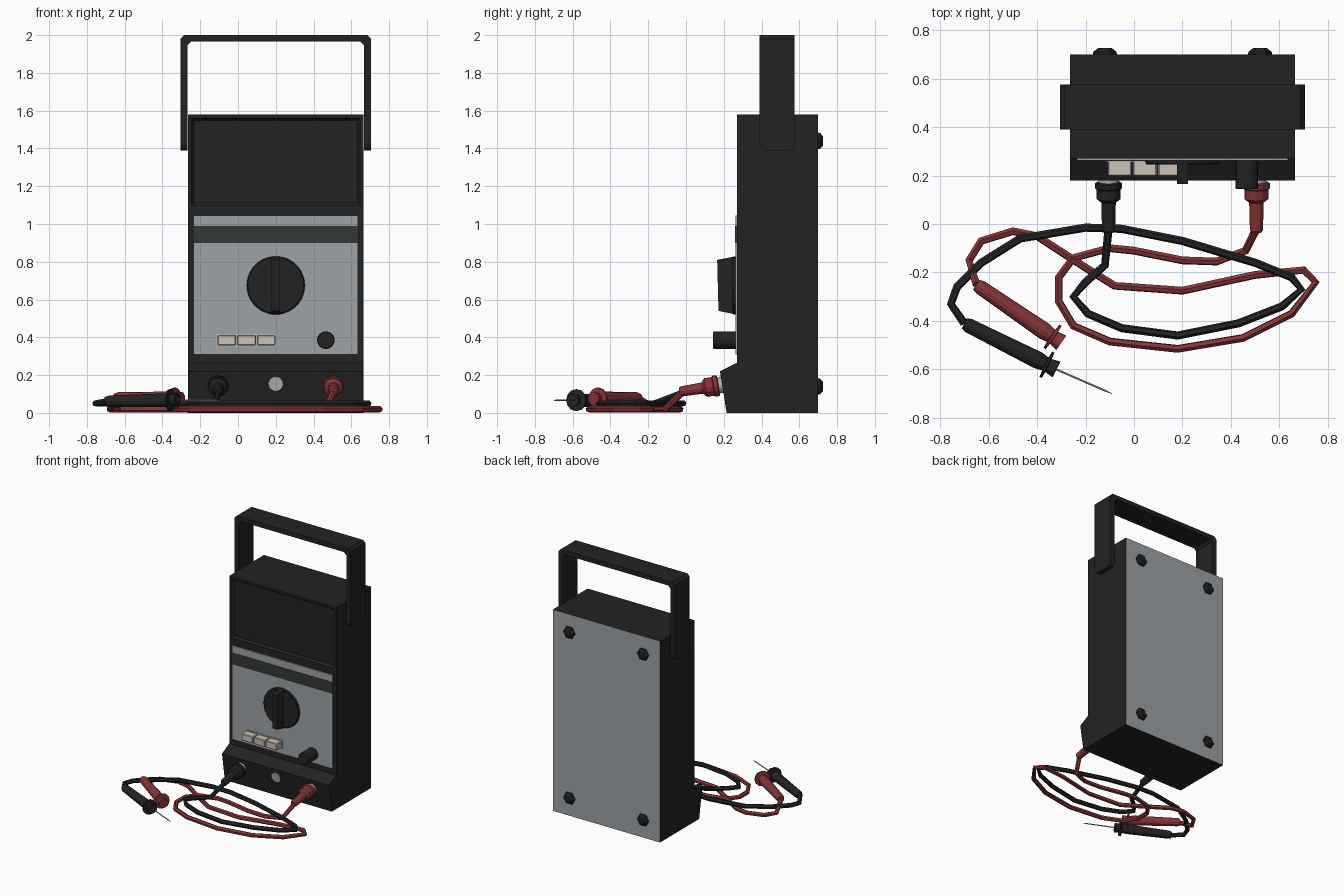
import bpy, bmesh, math
from mathutils import Vector

cube = bpy.data.objects.get("Cube")
if cube:
    bpy.data.objects.remove(cube, do_unlink=True)


def material(name, rgb):
    m = bpy.data.materials.new(name)
    m.use_nodes = True
    m.diffuse_color = (*rgb, 1)
    bsdf = next(n for n in m.node_tree.nodes if n.type == 'BSDF_PRINCIPLED')
    bsdf.inputs["Base Color"].default_value = (*rgb, 1)
    return m


BLACK = material("black plastic", (0.016, 0.016, 0.016))
GREY = material("grey panel", (0.33, 0.36, 0.38))
STRIPE = material("dark stripe", (0.036, 0.038, 0.038))
CREAM = material("cream buttons", (0.60, 0.54, 0.47))
RED = material("red rubber", (0.24, 0.035, 0.037))
METAL = material("pale metal", (0.45, 0.45, 0.45))
CX = 0.2  # centre line of the case


def finish(name, bm, *mats):
    bmesh.ops.recalc_face_normals(bm, faces=bm.faces)
    me = bpy.data.meshes.new(name)
    bm.to_mesh(me)
    bm.free()
    for m in mats:
        me.materials.append(m)
    ob = bpy.data.objects.new(name, me)
    bpy.context.collection.objects.link(ob)
    return ob


def prism_mesh(pts, axis, lo, hi):
    """Extrude a flat outline along x or y."""
    bm = bmesh.new()
    ends = []
    for v in (lo, hi):
        ends.append([bm.verts.new((v, a, b) if axis == 'x' else (a, v, b)) for a, b in pts])
    n = len(pts)
    for i in range(n):
        j = (i + 1) % n
        bm.faces.new((ends[0][i], ends[0][j], ends[1][j], ends[1][i]))
    bm.faces.new(ends[0])
    bm.faces.new(ends[1])
    bmesh.ops.recalc_face_normals(bm, faces=bm.faces)
    return bm


def box(name, x0, x1, y0, y1, z0, z1, mat, bevel=0):
    bm = prism_mesh([(x0, z0), (x1, z0), (x1, z1), (x0, z1)], 'y', y0, y1)
    if bevel:
        bmesh.ops.bevel(bm, geom=bm.edges[:], offset=bevel, segments=1, affect='EDGES')
    return finish(name, bm, mat)


def rod(name, rings, start, direction, mat, sides=16):
    """Turned part: rings of (distance, radius) along a direction."""
    bm = bmesh.new()
    rot = Vector(direction).to_track_quat('Z', 'Y')
    loops = []
    for d, r in rings:
        loops.append([bm.verts.new(Vector(start) + rot @ Vector(
            (r * math.cos(math.tau * i / sides), r * math.sin(math.tau * i / sides), d)))
            for i in range(sides)])
    for a, b in zip(loops, loops[1:]):
        for i in range(sides):
            j = (i + 1) % sides
            bm.faces.new((a[i], a[j], b[j], b[i]))
    bm.faces.new(loops[0])
    bm.faces.new(loops[-1])
    return finish(name, bm, mat)


# Case: side profile with stepped base, sunken display window, grey back
bm = prism_mesh([(.215, 0), (.7, 0), (.7, 1.58), (.27, 1.58), (.27, 1.08),
                 (.27, .265), (.18, .22)], 'x', -.265, .665)
window = [f for f in bm.faces if f.normal.y < -.9 and f.calc_center_median().z > 1.2]
bmesh.ops.inset_region(bm, faces=window, thickness=.026)
bmesh.ops.inset_region(bm, faces=window, thickness=.018, depth=-.02)
bm.normal_update()
for f in bm.faces:
    f.material_index = 1 if f.normal.y > .9 else 0
finish("case", bm, BLACK, GREY)

# Face plate and its stripe
box("face_plate", -.235, .635, .262, .275, .31, 1.045, GREY)
box("face_stripe", -.237, .637, .260, .275, .90, .99, STRIPE)

# Carrying handle
outer, inner, drop = .505, .468, 1.39
half = [(outer, drop), (outer, 1.98), (outer - .02, 2), ]
under = [(inner, drop), (inner, 1.945), (inner - .02, 1.965)]
right = [(CX + x, z) for x, z in half]
left = [(CX - x, z) for x, z in reversed(half)]
inside = [(CX - x, z) for x, z in under] + [(CX + x, z) for x, z in reversed(under)]
bm = prism_mesh(right + left + inside, 'y', .39, .575)
corners = [e for e in bm.edges if all(v.co.z < drop + .01 for v in e.verts)
           and abs(e.verts[0].co.y - e.verts[1].co.y) < .01]
bmesh.ops.bevel(bm, geom=corners, offset=.035, segments=3, profile=.5, affect='EDGES')
finish("handle", bm, BLACK)

# Rear feet
for x in (-.12, .52):
    for z in (.14, 1.44):
        rod("rear_foot", [(0, .05), (.01, .048), (.026, .028)], (x, .7, z), (0, 1, 0), BLACK, 6)

# Selector dial with grip, and the small adjuster knob
rod("dial", [(0, .155), (.02, .153), (.024, .148)], (CX, .27, .675), (0, -1, 0), BLACK, 28)
finish("dial_grip", prism_mesh([(.26, .522), (.26, .828), (.165, .81), (.172, .54)],
                               'x', CX - .022, CX + .022), BLACK)
rod("adjuster_knob", [(0, .047), (.12, .047), (.126, .043)], (.465, .27, .385), (0, -1, 0), BLACK)

# Push buttons on their backing strip
box("button_strip", -.113, .203, .255, .27, .352, .418, METAL)
for i in range(3):
    x = -.108 + i * .104
    box("push_button", x, x + .098, .198, .262, .358, .412, CREAM, .005)

# Sockets on the sloping base, with plugs for the outer two
OUT = Vector((0, -.988, -.157))
rod("centre_socket", [(-.01, .038), (.006, .038)], (CX, .190, .155), OUT, METAL)
for side, x, mat in (("black", -.105, BLACK), ("red", .505, RED)):
    rod(side + "_socket", [(-.01, .042), (.03, .042)], (x, .192, .148), OUT, METAL)
    rod(side + "_plug", [(.02, .05), (.025, .056), (.045, .056), (.05, .05), (.09, .05),
                         (.105, .03), (.22, .027), (.23, .02)],
        (x, .192, .148), OUT, mat, 12)


def cable(name, pts, mat):
    """Low-sided lead through (x, y, z) points."""
    cu = bpy.data.curves.new(name, 'CURVE')
    cu.dimensions = '3D'
    cu.bevel_depth = .017
    cu.bevel_resolution = 1
    cu.use_fill_caps = True
    sp = cu.splines.new('POLY')
    sp.points.add(len(pts) - 1)
    for p, co in zip(sp.points, pts):
        p.co = (*co, 1)
    sp.use_smooth = False
    cu.materials.append(mat)
    ob = bpy.data.objects.new(name, cu)
    bpy.context.collection.objects.link(ob)


def lead(start, middle, z, end):
    return [start] + [(x, y, z) for x, y in middle] + [end]


cable("black_lead", lead(
    (-.105, -.02, .108),
    [(-.12, -.17), (-.2, -.24), (-.25, -.3), (-.19, -.37), (-.05, -.43), (.18, -.46),
     (.43, -.41), (.61, -.34), (.69, -.27), (.65, -.22), (.5, -.16), (.2, -.07), (-.05, -.02),
     (-.2, -.015), (-.47, -.06), (-.63, -.16), (-.73, -.26), (-.755, -.33)],
    .05, (-.7, -.41, .06)), BLACK)
cable("red_lead", lead(
    (.505, -.02, .108),
    [(.46, -.11), (.34, -.155), (.2, -.15), (0, -.11), (-.1, -.1), (-.25, -.14), (-.31, -.22),
     (-.31, -.32), (-.25, -.42), (-.1, -.485), (.18, -.515), (.45, -.47), (.65, -.37),
     (.75, -.24), (.7, -.19), (.5, -.21), (.2, -.275), (-.08, -.255), (-.2, -.18), (-.4, -.05),
     (-.5, -.03), (-.63, -.07), (-.68, -.15)],
    .019, (-.65, -.25, .075)), RED)

# Test probes with finger guards
for side, a, b, mat in (("black", (-.70, -.41, .062), (-.32, -.60, .068), BLACK),
                        ("red", (-.65, -.25, .08), (-.30, -.49, .076), RED)):
    a, b = Vector(a), Vector(b)
    d, n = b - a, (b - a).length
    rod(side + "_probe", [(0, .024), (.02, .03), (n * .8, .036), (n * .88, .03), (n * .885, .058),
                          (n * .91, .058), (n * .915, .03), (n, .036)], a, d, mat, 12)
    if side == "black":
        rod("probe_needle", [(0, .004), (.22, .004), (.25, .001)], b, (.23, -.1, -.002), METAL, 6)
